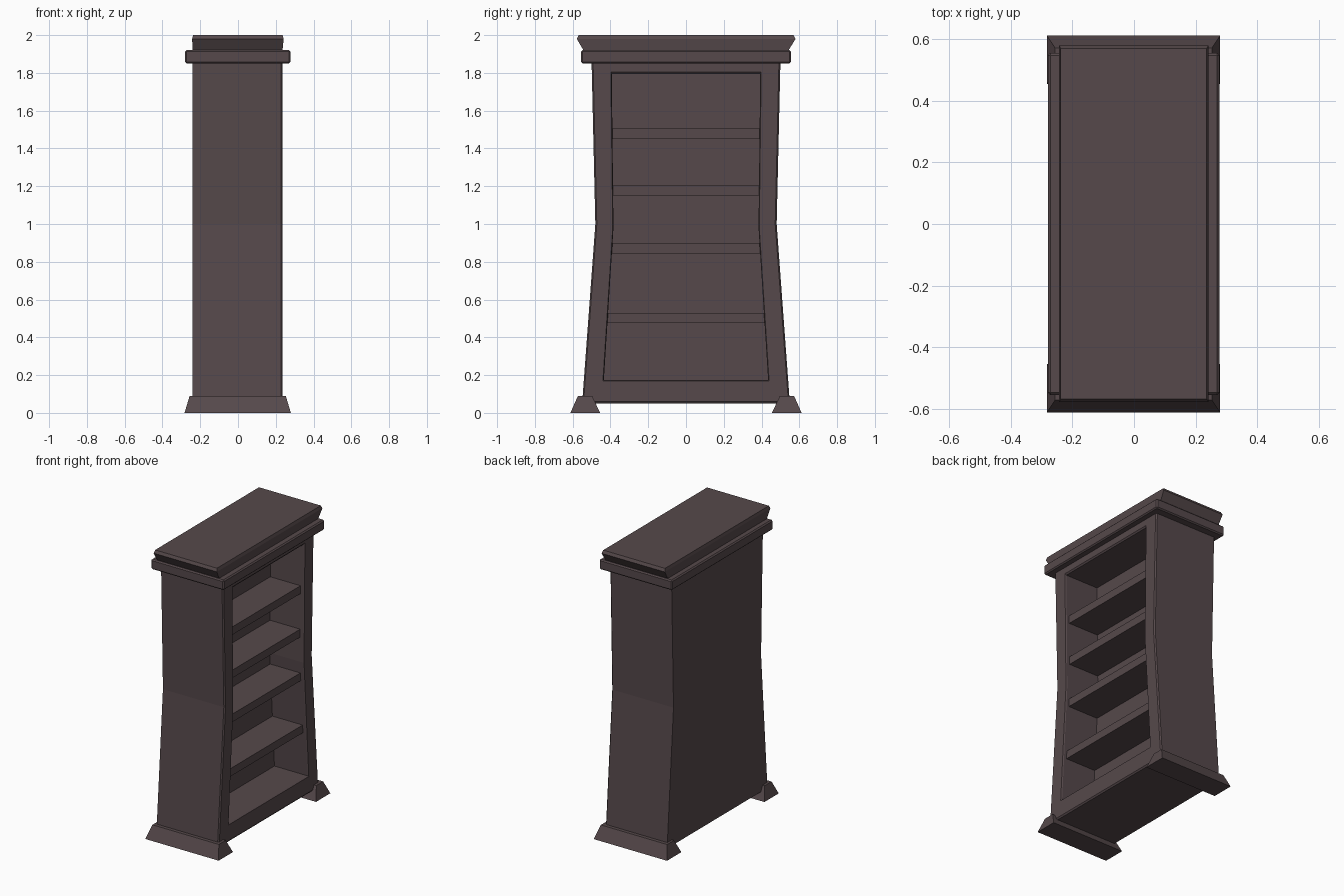
import bpy, bmesh

if "Cube" in bpy.data.objects:
    bpy.data.objects.remove(bpy.data.objects["Cube"])

wood = bpy.data.materials.new("dark_brown_wood")
wood.diffuse_color = (0.092, 0.066, 0.070, 1)
wood.use_nodes = True
wood.node_tree.nodes["Principled BSDF"].inputs["Base Color"].default_value = wood.diffuse_color


def loft(name, rings, bevel=0):
    """Skin a stack of equal-length rings and cap both ends."""
    bm = bmesh.new()
    vs = [[bm.verts.new(p) for p in r] for r in rings]
    n = len(rings[0])
    for a, b in zip(vs, vs[1:]):
        for i in range(n):
            j = (i + 1) % n
            bm.faces.new((a[i], a[j], b[j], b[i]))
    bm.faces.new(vs[0][::-1])
    bm.faces.new(vs[-1])
    bmesh.ops.recalc_face_normals(bm, faces=bm.faces)
    me = bpy.data.meshes.new(name)
    bm.to_mesh(me)
    bm.free()
    me.materials.append(wood)
    ob = bpy.data.objects.new(name, me)
    bpy.context.collection.objects.link(ob)
    if bevel:
        m = ob.modifiers.new("bevel", 'BEVEL')
        m.width = bevel
        m.segments = 1
    return ob


def rect(x0, x1, y0, y1, z):
    return [(x0, y0, z), (x1, y0, z), (x1, y1, z), (x0, y1, z)]


def waist(x, levels):
    """Symmetric waisted outline in the plane at x; levels = (half width, z)."""
    return ([(x, w, z) for w, z in levels]
            + [(x, -w, z) for w, z in reversed(levels)])


# waisted cabinet body, with an opening recessed from the +x side
outer = [(0.55, 0.05), (0.48, 1.0), (0.50, 1.86)]
rim = [(0.542, 0.06), (0.472, 1.0), (0.492, 1.86)]
opening = [(0.44, 0.17), (0.388, 0.98), (0.398, 1.805)]
inner = [(0.435, 0.175), (0.384, 0.98), (0.393, 1.795)]
loft("cabinet_body", [waist(-0.24, outer), waist(0.227, outer), waist(0.235, rim),
                      waist(0.235, opening), waist(0.227, inner), waist(-0.025, inner)])

# shelves, each side following the sloped inner walls
def half_width(z):
    (w0, z0), (w1, z1), (w2, z2) = inner
    if z < z1:
        return w0 + (w1 - w0) * (z - z0) / (z1 - z0) + 0.006
    return w1 + (w2 - w1) * (z - z1) / (z2 - z1) + 0.006

for i, z in enumerate((0.475, 0.845, 1.15, 1.45)):
    a, b = half_width(z), half_width(z + 0.055)
    loft(f"shelf_{i + 1}", [rect(-0.035, 0.207, -a, a, z),
                            rect(-0.035, 0.207, -b, b, z + 0.055)])

# flared feet running the full depth on each side
for side, s in (("front", -1), ("back", 1)):
    loft(f"{side}_foot", [rect(-0.283, 0.28, s * 0.455, s * 0.612, 0),
                          rect(-0.256, 0.253, s * 0.497, s * 0.572, 0.09)])

# moulding band and flared crown
loft("top_moulding", [rect(-0.28, 0.278, -0.555, 0.555, 1.85),
                      rect(-0.28, 0.278, -0.555, 0.555, 1.92)], bevel=0.008)
loft("crown", [rect(-0.24, 0.235, -0.54, 0.54, 1.915),
               rect(-0.243, 0.242, -0.578, 0.58, 1.98),
               rect(-0.238, 0.236, -0.568, 0.57, 2.0)])
